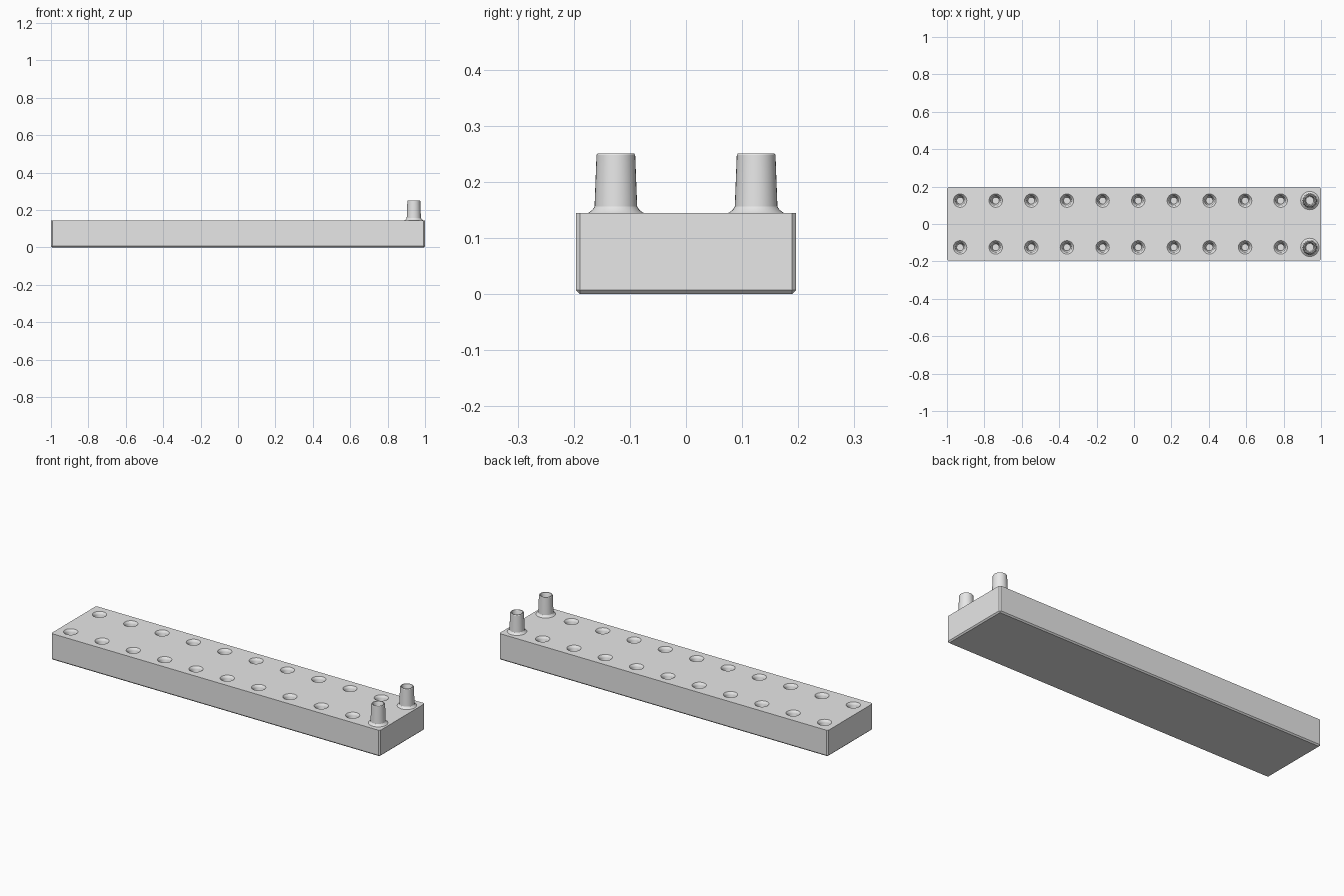
import bpy, bmesh, math

cube = bpy.data.objects.get("Cube")
if cube:
    bpy.data.objects.remove(cube, do_unlink=True)

HALF_X, HALF_Y, HEIGHT = 1.0, 0.196, 0.145
ROW_Y = 0.125
SIDES = 32

grey = bpy.data.materials.new("plain_grey")
grey.use_nodes = True
colour = (0.8, 0.8, 0.8, 1)
grey.diffuse_color = colour
grey.node_tree.nodes["Principled BSDF"].inputs["Base Color"].default_value = colour


def make_object(name, bm):
    bmesh.ops.recalc_face_normals(bm, faces=bm.faces)
    mesh = bpy.data.meshes.new(name)
    bm.to_mesh(mesh)
    bm.free()
    mesh.materials.append(grey)
    obj = bpy.data.objects.new(name, mesh)
    bpy.context.collection.objects.link(obj)
    return obj


def lathe(bm, profile, x, y):
    """Turn a (radius, z) profile about a vertical axis, capping both ends."""
    rings = []
    for r, z in profile:
        rings.append([bm.verts.new((x + r * math.cos(math.tau * i / SIDES),
                                    y + r * math.sin(math.tau * i / SIDES), z))
                      for i in range(SIDES)])
    for a, b in zip(rings, rings[1:]):
        for i in range(SIDES):
            j = (i + 1) % SIDES
            bm.faces.new((a[i], a[j], b[j], b[i]))
    bm.faces.new(rings[0])
    bm.faces.new(rings[-1])


def smooth(obj):
    bpy.ops.object.select_all(action="DESELECT")
    obj.select_set(True)
    bpy.context.view_layer.objects.active = obj
    bpy.ops.object.shade_smooth_by_angle(angle=math.radians(30))


# Block with chamfered corners and bottom rim, sharp top
bm = bmesh.new()
bmesh.ops.create_cube(bm, size=1)
for v in bm.verts:
    v.co = (v.co.x * 2 * HALF_X, v.co.y * 2 * HALF_Y, (v.co.z + 0.5) * HEIGHT)
rim = [e for e in bm.edges if min(v.co.z for v in e.verts) < 0.01]
bmesh.ops.bevel(bm, geom=rim, offset=0.007, segments=1, affect="EDGES")
block = make_object("block", bm)

# Two rows of blind, countersunk sockets
socket = [(0.018, HEIGHT - 0.08), (0.026, HEIGHT - 0.014), (0.029, HEIGHT - 0.007),
          (0.036, HEIGHT), (0.036, HEIGHT + 0.02)]
bm = bmesh.new()
for side in (-1, 1):
    for i in range(10):
        lathe(bm, socket, -0.93 + 0.1905 * i, side * ROW_Y)
cutter = make_object("socket_cutter", bm)
cutter.hide_render = True
cut = block.modifiers.new("sockets", "BOOLEAN")
cut.object = cutter
cut.operation = "DIFFERENCE"
cut.solver = "EXACT"
bpy.context.view_layer.objects.active = block
bpy.ops.object.modifier_apply(modifier=cut.name)
bpy.data.objects.remove(cutter, do_unlink=True)
smooth(block)

# Hollow tapered spigots with flared feet
spigot = [(0.049, HEIGHT - 0.003), (0.049, HEIGHT), (0.042, HEIGHT + 0.005),
          (0.038, HEIGHT + 0.011), (0.0345, 0.248), (0.0325, 0.251),
          (0.028, 0.251), (0.025, 0.245), (0.021, 0.16)]
for name, side in (("front_spigot", -1), ("back_spigot", 1)):
    bm = bmesh.new()
    lathe(bm, spigot, 0.94, side * ROW_Y)
    smooth(make_object(name, bm))
